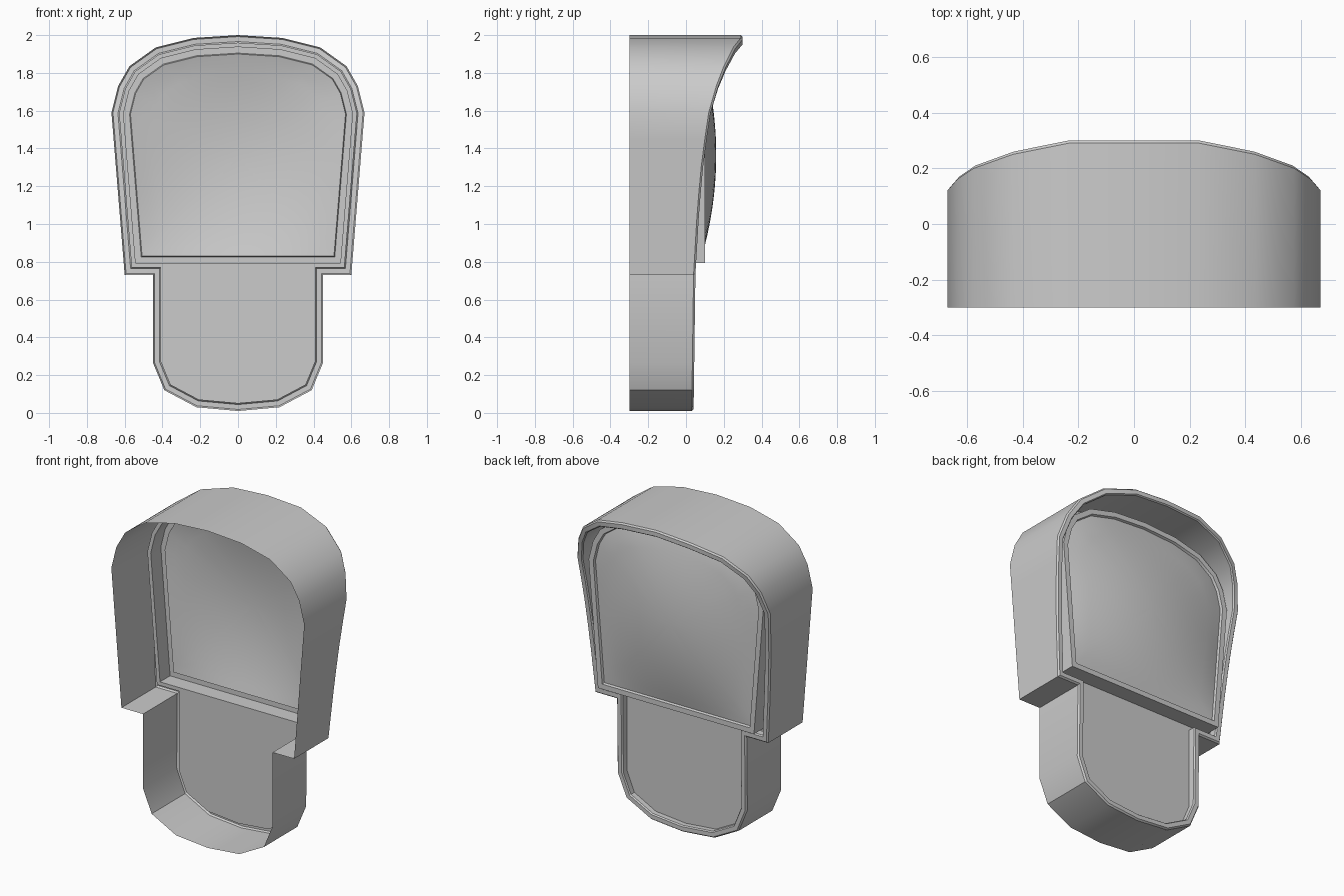
import bpy, bmesh
from mathutils import Vector

if "Cube" in bpy.data.objects:
    bpy.data.objects.remove(bpy.data.objects["Cube"])

FRONT, FLOOR, FRAME, DOME_EDGE, DOME_TOP = -0.3, 0.0, 0.10, 0.085, 0.16

# half outlines (x, z), bottom to top
lower = [(0, .01), (.22, .03), (.39, .12), (.45, .265), (.45, .73)]
side = [(.60 + .07 * i / 6, .73 + .86 * i / 6) for i in range(7)]
crown = [(.635, 1.73), (.575, 1.835), (.435, 1.935), (.235, 1.985), (0, 2.0)]
depth = [(0, .04), (.73, .05), (1.08, .07), (1.35, .095), (1.59, .13), (1.73, .17),
         (1.835, .21), (1.935, .26), (1.985, .30), (2.01, .30)]


def interp(table, t):
    for (a, va), (b, vb) in zip(table, table[1:]):
        if t <= b:
            return va + (vb - va) * (t - a) / (b - a)
    return table[-1][1]


def mirrored(half):
    return half + [(-x, z) for x, z in reversed(half) if x > 1e-6]


def inset(poly, d):
    """Mitred inward offset of a counter-clockwise polygon."""
    out, n = [], len(poly)
    for i in range(n):
        p0, p, p1 = (Vector(poly[j % n]) for j in (i - 1, i, i + 1))
        a, b = (p - p0).normalized(), (p1 - p).normalized()
        na, nb = Vector((-a.y, a.x)), Vector((-b.y, b.x))
        out.append(tuple(p + (na + nb) * d / (1 + na.dot(nb))))
    return out


def loop(bm, poly, ys):
    if not isinstance(ys, list):
        ys = [ys] * len(poly)
    return [bm.verts.new((x, y, z)) for (x, z), y in zip(poly, ys)]


def bridge(bm, a, b):
    n = len(a)
    return [bm.faces.new((a[i], a[(i + 1) % n], b[(i + 1) % n], b[i])) for i in range(n)]


def finish(bm, name, angle):
    bmesh.ops.recalc_face_normals(bm, faces=bm.faces)
    me = bpy.data.meshes.new(name)
    bm.to_mesh(me)
    bm.free()
    ob = bpy.data.objects.new(name, me)
    bpy.context.collection.objects.link(ob)
    bpy.context.view_layer.objects.active = ob
    ob.select_set(True)
    bpy.ops.object.shade_smooth_by_angle(angle=angle)
    ob.select_set(False)


outline = mirrored(lower + side + crown)
upper = mirrored(side + crown)
back = [interp(depth, z) for x, z in outline]
frame_outer, frame_inner = inset(upper, .063), inset(upper, .10)

# Outer wall, chamfered back rim and recessed floor
bm = bmesh.new()
rings = [loop(bm, outline, FRONT),
         loop(bm, outline, [y - .01 for y in back]),
         loop(bm, inset(outline, .008), back),
         loop(bm, inset(outline, .034), back),
         loop(bm, inset(outline, .04), [y - .008 for y in back]),
         loop(bm, inset(outline, .04), FLOOR)]
for a, b in zip(rings, rings[1:]):
    bridge(bm, a, b)
hole = loop(bm, frame_outer, FLOOR)
edges = []
for ring in (rings[-1], hole):
    for i, v in enumerate(ring):
        w = ring[(i + 1) % len(ring)]
        edges.append(bm.edges.get((v, w)) or bm.edges.new((v, w)))
bmesh.ops.triangle_fill(bm, edges=edges, use_beauty=True, normal=(0, 1, 0))
finish(bm, "housing_wall", .45)

# Raised frame around the upper panel
bm = bmesh.new()
rings = [loop(bm, frame_outer, FLOOR), loop(bm, frame_outer, FRAME),
         loop(bm, inset(upper, .095), FRAME), loop(bm, frame_inner, DOME_EDGE)]
for a, b in zip(rings, rings[1:]):
    bridge(bm, a, b)
finish(bm, "panel_frame", .45)

# Bulging upper panel, made of shrinking rings
edge = []
n = len(frame_inner)
for i in range(n):
    p, q = Vector(frame_inner[i]), Vector(frame_inner[(i + 1) % n])
    steps = max(1, round((q - p).length / .09))
    edge += [p.lerp(q, k / steps) for k in range(steps)]
centre = Vector((0, 1.355))
zs = [p.y for p in edge]
z0, z1 = min(zs), max(zs)
xmax = max(p.x for p in edge)


def dome_y(p, s):
    u = p.x / (xmax - .05 * (1.57 - p.y))
    v = (2 * p.y - z0 - z1) / (z1 - z0)
    pillow = max(0, (1 - u * u) * (1 - v * v))
    return DOME_EDGE + (DOME_TOP - DOME_EDGE) * (pillow if s < 1 else 0)


bm = bmesh.new()
prev = None
for k in range(10):
    s = 1 - k / 10
    pts = [centre + (p - centre) * s for p in edge]
    ring = loop(bm, pts, [dome_y(p, s) for p in pts])
    if prev:
        bridge(bm, prev, ring)
    prev = ring
tip = bm.verts.new((0, DOME_TOP, centre.y))
for i, v in enumerate(prev):
    bm.faces.new((v, prev[(i + 1) % len(prev)], tip))
finish(bm, "upper_panel", .6)
